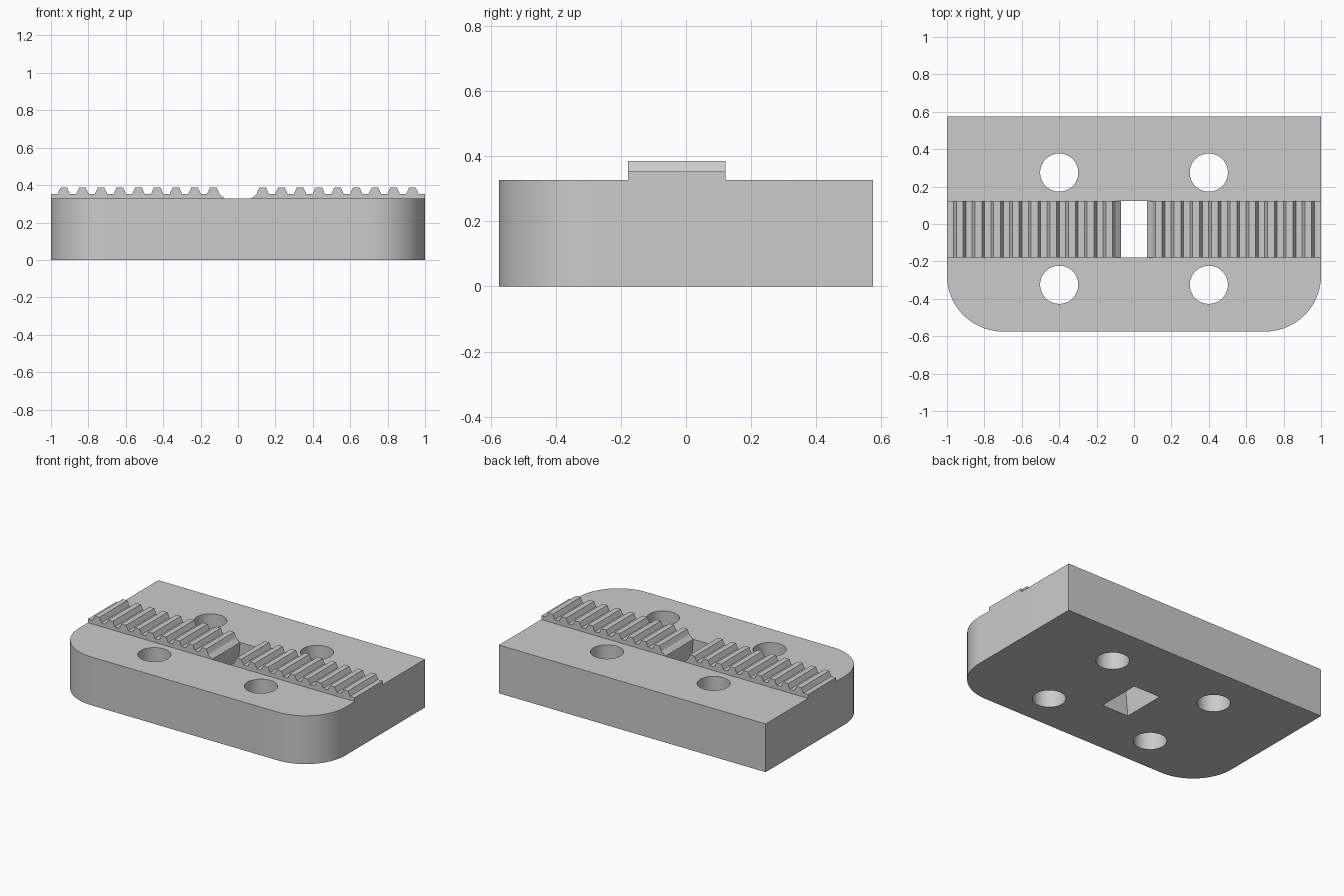
import bpy, bmesh, math

cube = bpy.data.objects.get("Cube")
if cube:
    bpy.data.objects.remove(cube, do_unlink=True)

HALF_X, HALF_Y, TOP = 1.0, 0.575, 0.327
RADIUS = 0.3
RACK_BACK, RACK_FRONT = 0.122, -0.178
PITCH, TEETH, FIRST = 0.1, 9, 0.132
ROOT_Z, TIP_Z = 0.353, 0.386

grey = bpy.data.materials.new("light_grey")
grey.use_nodes = True
colour = (0.6, 0.6, 0.6, 1)
grey.diffuse_color = colour
grey.node_tree.nodes["Principled BSDF"].inputs["Base Color"].default_value = colour


def prism(name, bottom, top):
    """Join two matching rings of points into a closed solid."""
    bm = bmesh.new()
    a = [bm.verts.new(p) for p in bottom]
    b = [bm.verts.new(p) for p in top]
    n = len(a)
    bm.faces.new(a)
    bm.faces.new(b)
    for i in range(n):
        j = (i + 1) % n
        bm.faces.new((a[i], a[j], b[j], b[i]))
    bmesh.ops.recalc_face_normals(bm, faces=bm.faces)
    mesh = bpy.data.meshes.new(name)
    bm.to_mesh(mesh)
    bm.free()
    mesh.materials.append(grey)
    obj = bpy.data.objects.new(name, mesh)
    bpy.context.collection.objects.link(obj)
    return obj


def arc(cx, cy, r, start, end, steps):
    angles = [math.radians(start + (end - start) * i / steps) for i in range(steps + 1)]
    return [(cx + r * math.cos(t), cy + r * math.sin(t)) for t in angles]


def raised(points, z):
    return [(x, y, z) for x, y in points]


# Base plate with rounded front corners
outline = [(HALF_X, HALF_Y), (-HALF_X, HALF_Y)]
outline += arc(RADIUS - HALF_X, RADIUS - HALF_Y, RADIUS, 180, 270, 20)
outline += arc(HALF_X - RADIUS, RADIUS - HALF_Y, RADIUS, 270, 360, 20)
plate = prism("base_plate", raised(outline, 0), raised(outline, TOP))

# Cutters: four screw holes and the slot that widens downwards
cutters = []
for x in (-0.4, 0.4):
    for y in (0.275, -0.325):
        ring = arc(x, y, 0.102, 0, 360, 48)[:-1]
        cutters.append(prism("hole_cutter", raised(ring, -0.1), raised(ring, 0.5)))


def slot_ring(z):
    w = 0.1 - 0.03 * z / TOP
    return [(-w, RACK_FRONT, z), (w, RACK_FRONT, z), (w, RACK_BACK, z), (-w, RACK_BACK, z)]


cutters.append(prism("slot_cutter", slot_ring(-0.1), slot_ring(0.5)))

bpy.context.view_layer.objects.active = plate
for cutter in cutters:
    cutter.hide_render = True
    mod = plate.modifiers.new("cut", "BOOLEAN")
    mod.operation = "DIFFERENCE"
    mod.solver = "EXACT"
    mod.object = cutter
    bpy.ops.object.modifier_apply(modifier=mod.name)
    bpy.data.objects.remove(cutter, do_unlink=True)

bpy.ops.object.select_all(action="DESELECT")
plate.select_set(True)
bpy.ops.object.shade_smooth_by_angle(angle=math.radians(30))

# Toothed racks on either side of the slot
profile = [(0.12, 0.3), (0.07, TOP)]
for i in range(TEETH):
    c = FIRST + PITCH * i
    profile += [(c - 0.033, ROOT_Z), (c - 0.018, TIP_Z), (c + 0.018, TIP_Z), (c + 0.033, ROOT_Z)]
profile += [(HALF_X, ROOT_Z), (HALF_X, 0.3)]

for side, name in ((1, "left_rack"), (-1, "right_rack")):
    prism(name,
          [(side * x, RACK_FRONT, z) for x, z in profile],
          [(side * x, RACK_BACK, z) for x, z in profile])
